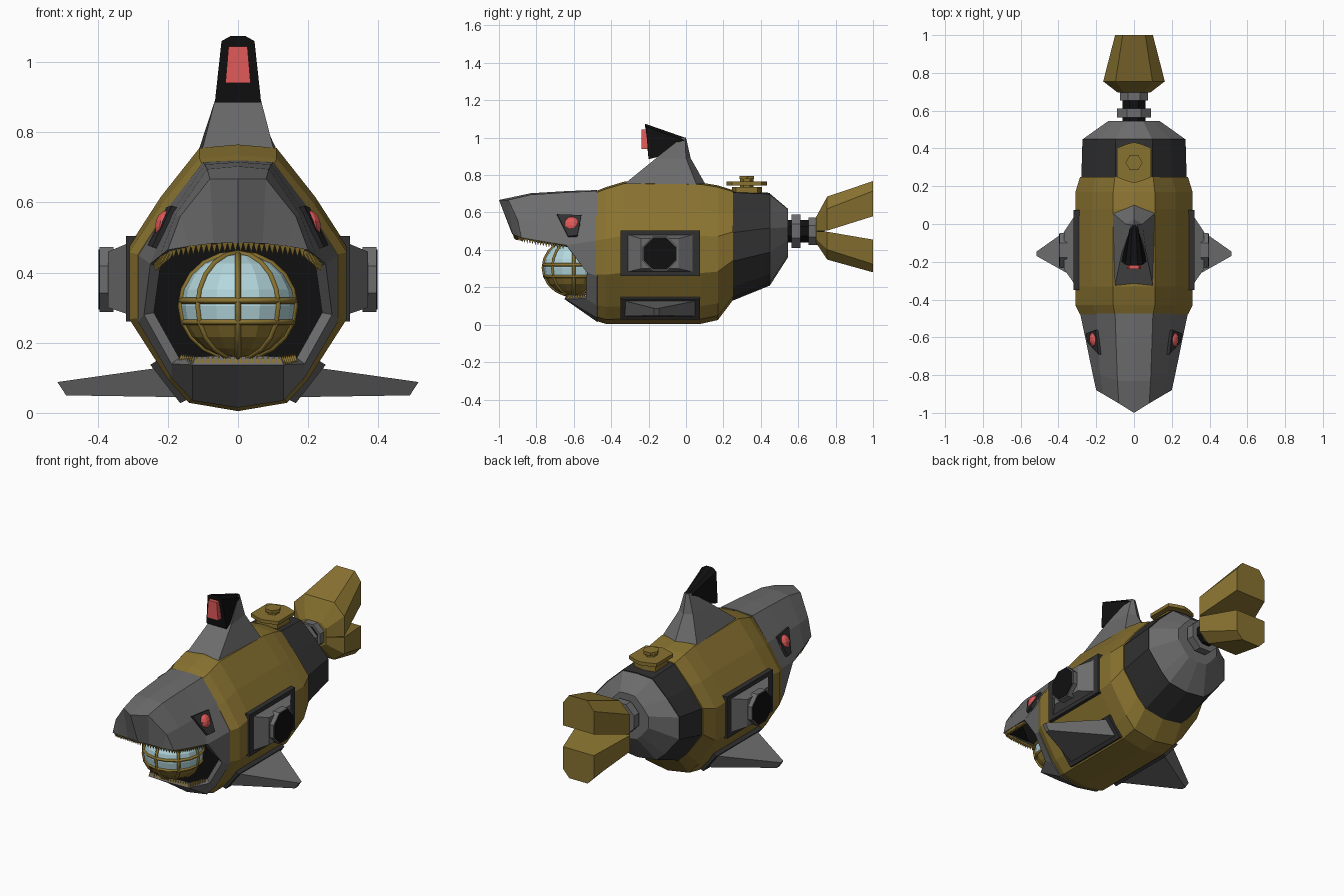
import bpy, bmesh
from math import pi, sin, cos
from mathutils import Matrix, Vector

if "Cube" in bpy.data.objects:
    bpy.data.objects.remove(bpy.data.objects["Cube"])


def material(name, r, g, b):
    m = bpy.data.materials.new(name)
    m.diffuse_color = (r, g, b, 1)
    m.use_nodes = True
    m.node_tree.nodes["Principled BSDF"].inputs["Base Color"].default_value = m.diffuse_color
    return m


GOLD = material("gold", .25, .17, .03)
GREY = material("grey", .15, .15, .15)
DARK = material("dark_grey", .03, .03, .03)
BLACK = material("black", .005, .005, .005)
RED = material("red", .75, .1, .1)
GLASS = material("glass", .45, .68, .72)


def finish(name, bm, mats, mirror=False):
    bmesh.ops.remove_doubles(bm, verts=bm.verts, dist=1e-5)
    bmesh.ops.recalc_face_normals(bm, faces=bm.faces)
    me = bpy.data.meshes.new(name)
    bm.to_mesh(me)
    bm.free()
    ob = bpy.data.objects.new(name, me)
    bpy.context.collection.objects.link(ob)
    for m in mats:
        me.materials.append(m)
    if mirror:
        ob.modifiers.new("Mirror", 'MIRROR')
    return ob


def loft(name, rings, mat, mirror=False):
    """Closed rings of 3D points joined into a capped solid."""
    bm = bmesh.new()
    rows = [[bm.verts.new(p) for p in r] for r in rings]
    n = len(rows[0])
    for a, b in zip(rows, rows[1:]):
        for i in range(n):
            bm.faces.new((a[i], a[(i + 1) % n], b[(i + 1) % n], b[i]))
    bm.faces.new(rows[0])
    bm.faces.new(rows[-1])
    return finish(name, bm, [mat], mirror)


def full(half):
    """Mirror a half outline, whose ends lie on x = 0, into a full ring."""
    return half + [(-x, y, z) for x, y, z in half[-2:0:-1]]


def rect(x, y0, y1, z0, z1):
    return [(x, y0, z0), (x, y1, z0), (x, y1, z1), (x, y0, z1)]


def cylinder(name, r, a, b, sides, mat, mirror=False, turn=0.0):
    a, b = Vector(a), Vector(b)
    bm = bmesh.new()
    m = (Matrix.Translation((a + b) / 2) @ (b - a).to_track_quat('Z', 'Y').to_matrix().to_4x4()
         @ Matrix.Rotation(turn, 4, 'Z'))
    bmesh.ops.create_cone(bm, cap_ends=True, segments=sides, radius1=r, radius2=r,
                          depth=(b - a).length, matrix=m)
    return finish(name, bm, [mat], mirror)


# Hull: one cross-section scaled along y
HULL = [(0, .77), (.11, .76), (.22, .62), (.31, .48), (.31, .28), (.2, .1), (.14, .03), (0, .005)]


def hull_ring(y, s, zb, zt):
    return full([(x * s, y, zb + (z - .005) / .765 * (zt - zb)) for x, z in HULL])


loft("hull", [hull_ring(*r) for r in [(-.48, .92, .02, .715), (-.43, 1, .005, .735),
     (-.33, 1, .005, .765), (.08, 1, .005, .76), (.17, 1, .025, .745), (.25, .92, .13, .72)]], GOLD)
loft("rear_hull", [hull_ring(.24, .9, .125, .715), hull_ring(.45, .88, .21, .705)], DARK)
loft("rear_cap", [hull_ring(.45, .87, .212, .70), hull_ring(.545, .44, .36, .62)], GREY)
loft("mouth_back", [hull_ring(-.49, .85, .05, .68), hull_ring(-.47, .85, .05, .68)], BLACK)

# Head shell: upper jaw rows plus cheeks and lower jaw, black inside
head = [
    [(0, -.475, .72), (.10, -.475, .715), (.2, -.475, .585), (.285, -.475, .45),
     (.285, -.475, .26), (.19, -.475, .1), (.13, -.475, .035), (0, -.475, .015)],
    [(0, -.63, .715), (.095, -.63, .708), (.19, -.63, .57), (.25, -.64, .425),
     (.268, -.53, .28), (.19, -.535, .14), (.13, -.645, .137), (0, -.65, .137)],
    [(0, -.83, .703), (.088, -.83, .695), (.178, -.8, .565), (.222, -.78, .448)],
    [(0, -1.0, .667), (.08, -.95, .667), (.165, -.9, .56), (.2, -.88, .465)],
    [(0, -.93, .485), (.07, -.925, .483), (.14, -.905, .475), (.2, -.88, .465)],
]
bm = bmesh.new()
rows = [[bm.verts.new(p) for p in r] for r in head]
for a, b in zip(rows, rows[1:]):
    for i in range(len(b) - 1):
        bm.faces.new((a[i], a[i + 1], b[i + 1], b[i]))
ob = finish("head", bm, [GREY, BLACK], True)
if ob.data.polygons[0].normal.z < 0:
    ob.data.flip_normals()
ob.modifiers["Mirror"].use_clip = True
sol = ob.modifiers.new("Solidify", 'SOLIDIFY')
sol.thickness, sol.offset, sol.material_offset = .03, -1, 1

# Teeth: small pyramids spaced along the jaw edges
def teeth(name, path, step, up):
    bm = bmesh.new()
    for a, b in zip(path, path[1:]):
        a, b = Vector(a), Vector(b)
        n = max(1, round((b - a).length / step))
        for i in range(n):
            p = a.lerp(b, (i + .5) / n)
            m = Matrix.Translation(p + Vector((0, 0, .01 * up))) @ Matrix.Rotation(pi / 4, 4, 'Z')
            bmesh.ops.create_cone(bm, cap_ends=True, segments=4, depth=.028, matrix=m,
                                  radius1=.011 if up > 0 else 0, radius2=0 if up > 0 else .011)
    return finish(name, bm, [GOLD], True)


teeth("upper_teeth", [(0, -.92, .483), (.135, -.895, .473), (.19, -.87, .463),
                      (.215, -.77, .443), (.235, -.65, .425)], .0155, -1)
teeth("lower_teeth", [(0, -.64, .142), (.125, -.635, .142), (.165, -.54, .148)], .0155, 1)

# Eyes
socket = [(.18, -.69, .588), (.196, -.56, .583), (.25, -.58, .475), (.237, -.63, .47)]
loft("eye_socket", [[(x + d, y, z + d * .4) for x, y, z in socket] for d in (-.03, .008)], DARK, True)
bm = bmesh.new()
bmesh.ops.create_uvsphere(bm, u_segments=10, v_segments=8, radius=.048,
                          matrix=Matrix.Translation((.2, -.61, .53)) @ Matrix.Diagonal((.8, 1, 1, 1)))
finish("eye", bm, [RED], True)

# Cockpit globe with gold bowl and frame
C, R, RZ = Vector((0, -.6, .305)), .163, .15
bm = bmesh.new()
bmesh.ops.create_uvsphere(bm, u_segments=16, v_segments=10, radius=1,
                          matrix=Matrix.Translation(C) @ Matrix.Diagonal((R, R, RZ, 1)))
for f in bm.faces:
    f.material_index = int(f.calc_center_median().z < .26)
finish("cockpit_globe", bm, [GLASS, GOLD])
cu = bpy.data.curves.new("cockpit_frame", 'CURVE')
cu.dimensions, cu.bevel_depth, cu.bevel_resolution = '3D', .009, 0


def frame_bar(points, closed):
    s = cu.splines.new('POLY')
    s.points.add(len(points) - 1)
    for q, p in zip(s.points, points):
        q.co = (*(C + Vector(p)), 1)
    s.use_cyclic_u = closed


for k in range(8):
    t = k * pi / 4
    frame_bar([(R * cos(u) * cos(t), R * cos(u) * sin(t), RZ * sin(u))
               for u in [i * pi / 10 for i in range(-5, 6)]], False)
for dz in (.015, -.046):
    r = R * (1 - (dz / RZ) ** 2) ** .5
    frame_bar([(r * cos(i * pi / 8), r * sin(i * pi / 8), dz) for i in range(16)], True)
cu.materials.append(GOLD)
bpy.context.collection.objects.link(bpy.data.objects.new("cockpit_frame", cu))

# Dorsal fin and its lamp
loft("dorsal_fin", [full(r) for r in [
    [(0, -.345, .74), (.105, -.345, .74), (.115, .06, .74), (0, .11, .74)],
    [(0, -.16, .89), (.066, -.16, .89), (.045, .0, .89), (0, .025, .89)],
    [(0, -.02, 1.0), (.018, -.02, 1.0), (.015, -.005, 1.0), (0, 0, 1.0)]]], GREY)
loft("lamp_housing", [full(r) for r in [
    [(0, -.2, .885), (.066, -.2, .885), (.047, -.215, 1.06), (.02, -.22, 1.075), (0, -.22, 1.075)],
    [(0, -.02, .93), (.03, -.02, .93), (.02, -.01, .985), (.01, -.005, 1.0), (0, -.005, 1.0)]]], BLACK)
loft("lamp", [[(-.036, y, .94), (.036, y, .94), (.027, y, 1.045), (-.027, y, 1.045)]
              for y in (-.2, -.237)], RED)

# Side thruster pods
loft("pod_frame", [rect(.24, -.35, .075, .26, .505), rect(.32, -.35, .075, .26, .505)], DARK, True)
loft("pod_cover", [rect(.31, -.325, .05, .28, .485), rect(.37, -.24, -.04, .3, .46)], GREY, True)
cylinder("thruster", .1, (.355, -.14, .38), (.395, -.14, .38), 8, GREY, True, pi / 8)
cylinder("thruster_face", .093, (.37, -.14, .38), (.398, -.14, .38), 8, BLACK, True, pi / 8)

# Side fins on slanted mounts
loft("fin_mount", [[(.15, y, .2), (.25, y, .137), (.165, y, .028), (.1, y, .06)]
                   for y in (-.35, .075)], DARK, True)
loft("side_fin", [
    [(.17, -.33, .045), (.17, .055, .045), (.23, .055, .128), (.23, -.33, .128)],
    [(.49, -.17, .05), (.49, -.145, .05), (.515, -.145, .088), (.515, -.17, .088)]], GREY, True)

# Roof hatch
def hatch_plate(name, sx, sy, z0, z1):
    half = [(0, -1), (.45, -.9), (1, -.72), (1, .72), (.45, .9), (0, 1)]
    loft(name, [full([(x * sx, .325 + y * sy, z) for x, y in half]) for z in (z0, z1)], GOLD)


hatch_plate("hatch_base", .07, .08, .69, .735)
hatch_plate("hatch_lid", .09, .108, .745, .765)
cylinder("hatch_neck", .035, (0, .325, .72), (0, .325, .78), 6, GOLD)
cylinder("hatch_handle", .045, (0, .325, .778), (0, .325, .795), 6, GOLD, turn=pi / 6)

# Tail joint
cylinder("tail_shaft", .065, (0, .52, .5), (0, .74, .5), 8, BLACK, turn=pi / 8)
for i, (y0, y1, r) in enumerate([(.565, .612, .098), (.655, .705, .08)]):
    cylinder("tail_ring_%d" % i, r, (0, y0, .5), (0, y1, .5), 8, GREY, turn=pi / 8)

# Tail flukes: (y, half width, inner, shoulder and outer heights from the axis)
for name, s, k in (("upper_fluke", 1, 1), ("lower_fluke", -1, .82)):
    loft(name, [[(w, y, .5 + s * a), (w, y, .5 + s * b * k), (w * .6, y, .5 + s * c * k),
                 (-w * .6, y, .5 + s * c * k), (-w, y, .5 + s * b * k), (-w, y, .5 + s * a)]
                for y, w, a, b, c in [(.695, .085, 0, .05, .075), (.755, .163, .003, .12, .185),
                                      (1.0, .1, .08 if s > 0 else .045, .215, .268)]], GOLD)
